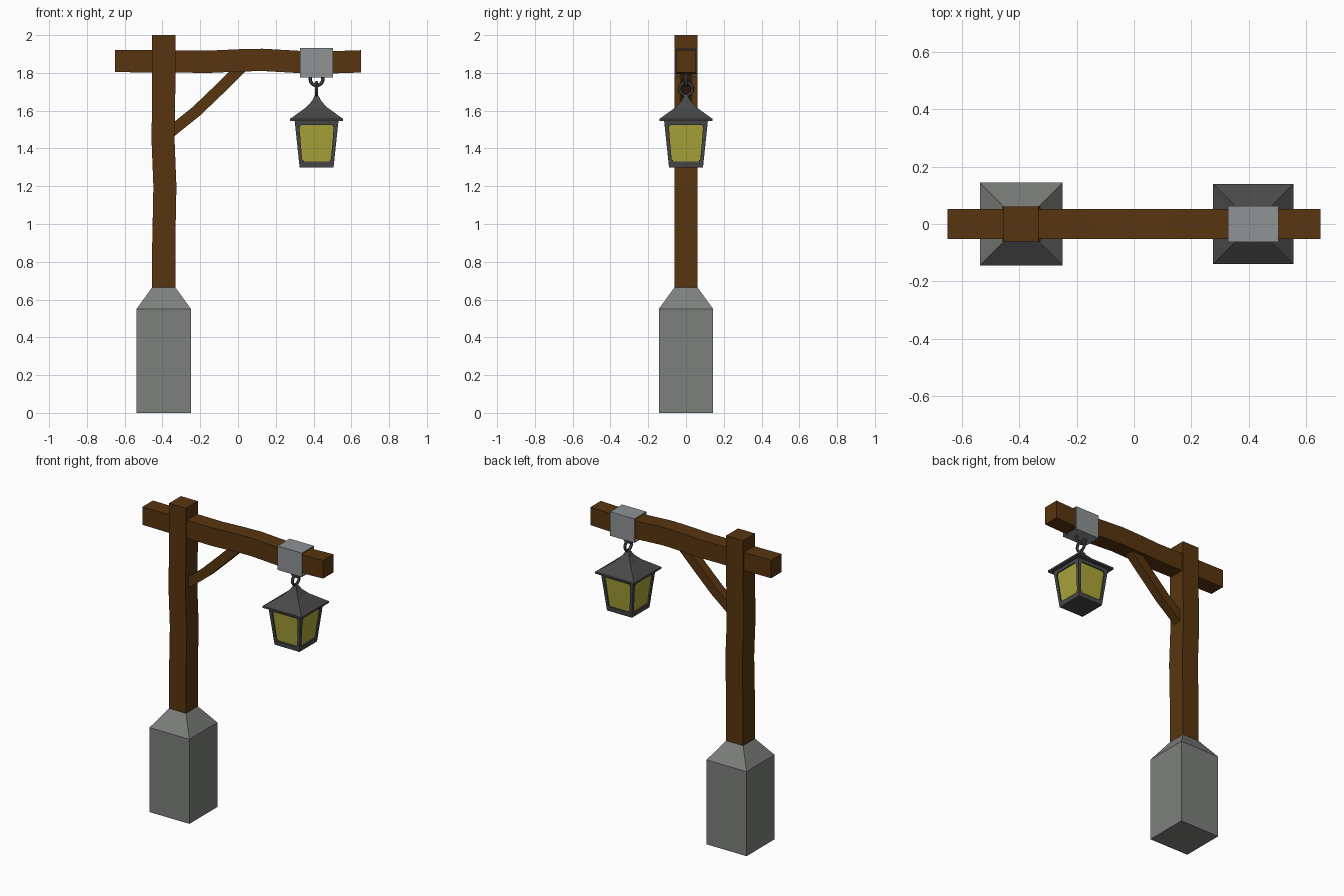
import bpy, bmesh, math
from mathutils import Vector

if "Cube" in bpy.data.objects:
    bpy.data.objects.remove(bpy.data.objects["Cube"])


def material(name, rgb):
    m = bpy.data.materials.new(name)
    m.diffuse_color = (*rgb, 1)
    m.use_nodes = True
    m.node_tree.nodes["Principled BSDF"].inputs["Base Color"].default_value = m.diffuse_color
    return m


WOOD = material("brown wood", (0.098, 0.036, 0.005))
STONE = material("grey stone", (0.205, 0.216, 0.202))
STEEL = material("light steel", (0.275, 0.292, 0.300))
IRON = material("dark iron", (0.066, 0.066, 0.069))
GLASS = material("yellow glass", (0.41, 0.38, 0.042))


def finish(name, bm, *mats):
    bmesh.ops.remove_doubles(bm, verts=bm.verts, dist=1e-5)
    bmesh.ops.recalc_face_normals(bm, faces=bm.faces)
    me = bpy.data.meshes.new(name)
    bm.to_mesh(me)
    bm.free()
    for m in mats:
        me.materials.append(m)
    ob = bpy.data.objects.new(name, me)
    bpy.context.collection.objects.link(ob)
    return ob


def loft(name, rings, mat, caps=True, closed=False):
    """Skin a list of equal point loops."""
    bm = bmesh.new()
    loops = [[bm.verts.new(p) for p in r] for r in rings]
    pairs = list(zip(loops, loops[1:]))
    if closed:
        pairs.append((loops[-1], loops[0]))
    for a, b in pairs:
        n = len(a)
        for i in range(n):
            bm.faces.new((a[i], a[(i + 1) % n], b[(i + 1) % n], b[i]))
    if caps:
        bm.faces.new(loops[0])
        bm.faces.new(loops[-1])
    return finish(name, bm, mat)


CORNERS = [(-1, -1), (1, -1), (1, 1), (-1, 1)]


def square(cx, half, z):
    return [(cx + sx * half, sy * half, z) for sx, sy in CORNERS]


def rect_yz(x, hy, z, hz):
    return [(x, sy * hy, z + sz * hz) for sy, sz in CORNERS]


PX, LX = -0.393, 0.416   # post and lantern centre lines

# stone footing
loft("stone_base", [square(PX, h, z) for h, z in [(0.144, 0), (0.144, 0.55), (0.061, 0.665)]], STONE)

# slightly wavy post
loft("post", [square(PX + dx, 0.061, z) for dx, z in
              [(0, 0.64), (0, 0.9), (0.006, 1.2), (-0.004, 1.45), (0, 1.7), (0, 2.0)]], WOOD)

# slightly wavy beam
loft("beam", [rect_yz(x, 0.053, z, 0.059) for x, z in
              [(-0.65, 1.863), (-0.4, 1.861), (-0.15, 1.859), (0, 1.866), (0.13, 1.869),
               (0.27, 1.861), (0.41, 1.853), (0.65, 1.861)]], WOOD)

# diagonal brace, running into the post and the beam
path = [(-0.37, 1.475), (-0.335, 1.505), (-0.22, 1.597), (-0.1, 1.712), (0.0, 1.81), (0.03, 1.84)]
rings = []
for x, z in path:
    rings.append([(x - 0.020 * s, 0.03 * t, z + 0.022 * s) for s, t in CORNERS])
loft("brace", rings, WOOD)

# open steel sleeve around the beam
x0, x1, zc = 0.328, 0.503, 1.854
loft("beam_clamp", [rect_yz(x0, 0.062, zc, 0.078), rect_yz(x1, 0.062, zc, 0.078),
                    rect_yz(x1, 0.056, zc, 0.072), rect_yz(x0, 0.056, zc, 0.072)],
     STEEL, caps=False, closed=True)

# two interlocking hanging rings
for name, z, rot in [("upper_ring", 1.767, (math.pi / 2, 0, 0)), ("lower_ring", 1.715, (0, math.pi / 2, 0))]:
    bpy.ops.mesh.primitive_torus_add(location=(LX, 0, z), rotation=rot, major_segments=16,
                                     minor_segments=6, major_radius=0.034, minor_radius=0.009)
    ring = bpy.context.object
    ring.name = name
    ring.data.materials.append(IRON)

# flared lantern roof
loft("lantern_roof", [square(LX, h, z) for h, z in
                      [(0.115, 1.545), (0.14, 1.545), (0.14, 1.557), (0.127, 1.566), (0.055, 1.618),
                       (0.024, 1.652), (0.007, 1.685)]], IRON)

# tapered lantern body with a recessed, corner-cut pane on each side
bm = bmesh.new()
centre = Vector((LX, 0, 1.42))
low = [Vector(p) for p in square(LX, 0.09, 1.30)]
top = [Vector(p) for p in square(LX, 0.116, 1.547)]


def face(pts, mat=0):
    bm.faces.new([bm.verts.new(p) for p in pts]).material_index = mat


for i in range(4):
    j = (i + 1) % 4
    quad = [low[i], low[j], top[j], top[i]]
    normal = (low[j] - low[i]).cross(top[i] - low[i]).normalized()

    def at(u, v):
        return low[i].lerp(low[j], u).lerp(top[i].lerp(top[j], u), v)

    u, v0, v1, c = 0.095, 0.12, 0.91, 0.05
    pane = [at(u, v0 + c), at(u + c, v0), at(1 - u - c, v0), at(1 - u, v0 + c),
            at(1 - u, v1 - c), at(1 - u - c, v1), at(u + c, v1), at(u, v1 - c)]
    deep = [p - normal * 0.008 for p in pane]
    for k in range(4):
        a, b, d = pane[2 * k], pane[2 * k + 1], pane[(2 * k + 2) % 8]
        face((quad[k], b, a))
        face((quad[k], quad[(k + 1) % 4], d, b))
    for k in range(8):
        m = (k + 1) % 8
        face((pane[k], pane[m], deep[m], deep[k]))
    face(deep, 1)
face(low)
face(top)
finish("lantern_body", bm, IRON, GLASS)
